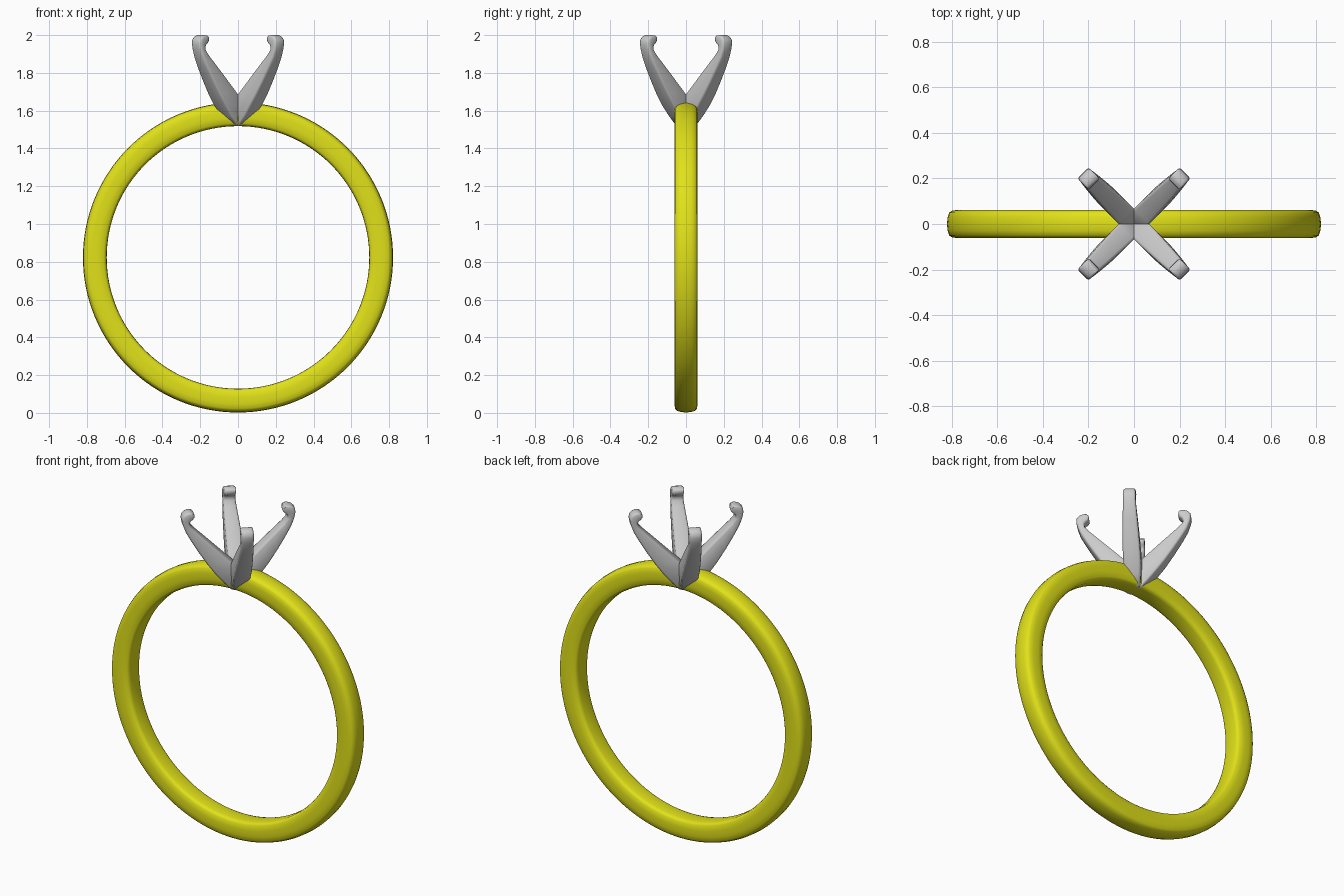
import bpy, bmesh, math
from mathutils import Vector

if "Cube" in bpy.data.objects:
    bpy.data.objects.remove(bpy.data.objects["Cube"])

CENTRE_Z = 0.823


def finish(name, bm, angle):
    bmesh.ops.recalc_face_normals(bm, faces=bm.faces)
    mesh = bpy.data.meshes.new(name)
    bm.to_mesh(mesh)
    bm.free()
    ob = bpy.data.objects.new(name, mesh)
    bpy.context.collection.objects.link(ob)
    bpy.ops.object.select_all(action='DESELECT')
    ob.select_set(True)
    bpy.context.view_layer.objects.active = ob
    bpy.ops.object.shade_smooth_by_angle(angle=math.radians(angle))
    return ob


# Band: domed cross-section (radius, y) spun about the y axis
half = [(0.695, 0.0), (0.696, 0.035), (0.700, 0.050), (0.710, 0.058),
        (0.740, 0.062), (0.775, 0.062), (0.800, 0.058), (0.811, 0.050),
        (0.818, 0.030), (0.821, 0.0)]
section = half + [(r, -y) for r, y in half[-2:0:-1]]
bm = bmesh.new()
N = 128
rings = []
for i in range(N):
    a = 2 * math.pi * i / N
    rings.append([bm.verts.new((r * math.cos(a), y, CENTRE_Z + r * math.sin(a)))
                  for r, y in section])
for i in range(N):
    p, q = rings[i], rings[(i + 1) % N]
    for j in range(len(section)):
        k = (j + 1) % len(section)
        bm.faces.new((p[j], p[k], q[k], q[j]))
band = finish("band", bm, 40)
gold = bpy.data.materials.new("yellow_gold")
gold.diffuse_color = (0.75, 0.75, 0.01, 1)
gold.use_nodes = True
gold.node_tree.nodes["Principled BSDF"].inputs["Base Color"].default_value = gold.diffuse_color
band.data.materials.append(gold)

# Prong: paired (inner, outer) stations as (distance, z), with half width
stations = [((-0.01, 1.520), (0.045, 1.520), 0.036),
            ((-0.01, 1.575), (0.090, 1.570), 0.043),
            ((-0.01, 1.640), (0.135, 1.625), 0.048),
            ((0.050, 1.695), (0.175, 1.680), 0.048),
            ((0.120, 1.765), (0.220, 1.750), 0.045),
            ((0.195, 1.840), (0.265, 1.825), 0.041),
            ((0.245, 1.890), (0.295, 1.880), 0.037),
            ((0.269, 1.918), (0.311, 1.925), 0.035),
            ((0.273, 1.935), (0.317, 1.955), 0.035),
            ((0.266, 1.948), (0.314, 1.978), 0.035),
            ((0.254, 1.957), (0.300, 1.993), 0.035),
            ((0.246, 1.970), (0.280, 2.000), 0.035),
            ((0.248, 1.985), (0.262, 1.998), 0.034)]


def prong(name, angle):
    radial = Vector((math.cos(angle), math.sin(angle), 0))
    side = Vector((-radial.y, radial.x, 0))
    bm = bmesh.new()
    loops = []
    for (ri, zi), (ro, zo), w in stations:
        a, b = Vector((ri, zi)), Vector((ro, zo))
        d = (b - a).normalized()
        c = min(0.012, (b - a).length * 0.3)      # chamfer on the long edges
        pts = [(a, w - c), (a + d * c * 0.3, w - c * 0.3), (a + d * c, w),
               (b - d * c, w), (b - d * c * 0.3, w - c * 0.3), (b, w - c)]
        pts += [(p, -s) for p, s in reversed(pts)]
        loops.append([bm.verts.new(radial * p.x + side * s + Vector((0, 0, p.y)))
                      for p, s in pts])
    n = len(loops[0])
    for p, q in zip(loops, loops[1:]):
        for j in range(n):
            k = (j + 1) % n
            bm.faces.new((p[j], p[k], q[k], q[j]))
    bm.faces.new(loops[0])
    bm.faces.new(loops[-1])
    return finish(name, bm, 50)


# Four prongs on the diagonals
for i, name in enumerate(("back_right", "back_left", "front_left", "front_right")):
    prong("prong_" + name, math.pi / 4 + i * math.pi / 2)
